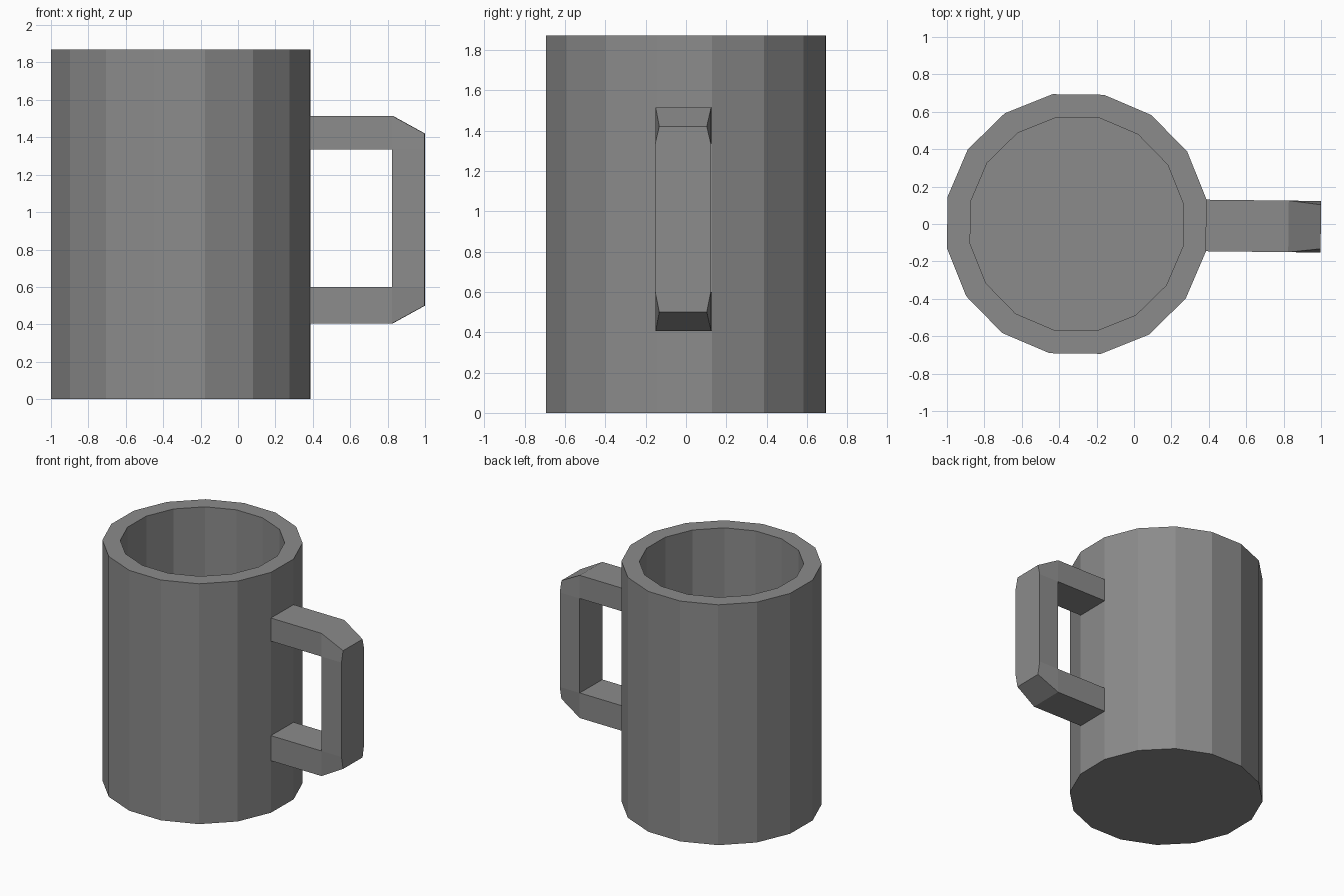
import bpy, bmesh, math

if "Cube" in bpy.data.objects:
    bpy.data.objects.remove(bpy.data.objects["Cube"])

SIDES = 16
CENTRE_X = -0.306          # cup axis
TURN = math.radians(-0.65)  # slight turn of the whole mug about its axis
RADIUS = 0.706
HALF = RADIUS * math.sin(math.pi / SIDES)   # half width of one cup facet
WALL = RADIUS * math.cos(math.pi / SIDES)   # distance of a facet from the axis

dark_grey = bpy.data.materials.new("dark_grey")
dark_grey.diffuse_color = (0.26, 0.26, 0.26, 1)
dark_grey.use_nodes = True
dark_grey.node_tree.nodes["Principled BSDF"].inputs["Base Color"].default_value = dark_grey.diffuse_color


def finish(bm, name):
    bmesh.ops.recalc_face_normals(bm, faces=bm.faces)
    mesh = bpy.data.meshes.new(name)
    bm.to_mesh(mesh)
    bm.free()
    mesh.materials.append(dark_grey)
    obj = bpy.data.objects.new(name, mesh)
    obj.location.x = CENTRE_X
    obj.rotation_euler.z = TURN
    bpy.context.collection.objects.link(obj)
    return obj


# Cup: outer wall, rim, inner wall and floor as stacked rings
bm = bmesh.new()
rings = []
for r, z in [(RADIUS, 0), (RADIUS, 1.87), (0.58, 1.87), (0.58, 0.13)]:
    angles = [(i + 0.5) * math.tau / SIDES for i in range(SIDES)]
    rings.append([bm.verts.new((r * math.cos(a), r * math.sin(a), z)) for a in angles])
for low, high in zip(rings, rings[1:]):
    for i in range(SIDES):
        j = (i + 1) % SIDES
        bm.faces.new((low[i], low[j], high[j], high[i]))
bm.faces.new(rings[0])
bm.faces.new(rings[-1])
finish(bm, "cup")

# Handle: side outline (distance from axis, height, half width), as wide as a facet
BEND, END, NARROW = 1.132, 1.305, HALF - 0.02
outline = [
    (WALL, 1.515, HALF), (BEND, 1.515, HALF), (END, 1.42, NARROW), (END, 1.335, HALF),
    (END, 0.60, HALF), (END, 0.50, NARROW), (BEND, 0.405, HALF), (WALL, 0.405, HALF),
    (WALL, 0.60, HALF), (BEND, 0.60, HALF), (BEND, 1.335, HALF), (WALL, 1.335, HALF),
]
side_quads = [(0, 1, 10, 11), (1, 2, 3, 10), (3, 4, 9, 10), (4, 5, 6, 9), (6, 7, 8, 9)]

bm = bmesh.new()
front, back = [[bm.verts.new((x, s * w, z)) for x, z, w in outline] for s in (-1, 1)]
for side in (front, back):
    for quad in side_quads:
        bm.faces.new([side[i] for i in quad])
for i in range(11):
    if i != 7:  # the ends stay open where they meet the cup
        bm.faces.new((front[i], front[i + 1], back[i + 1], back[i]))
finish(bm, "handle")
